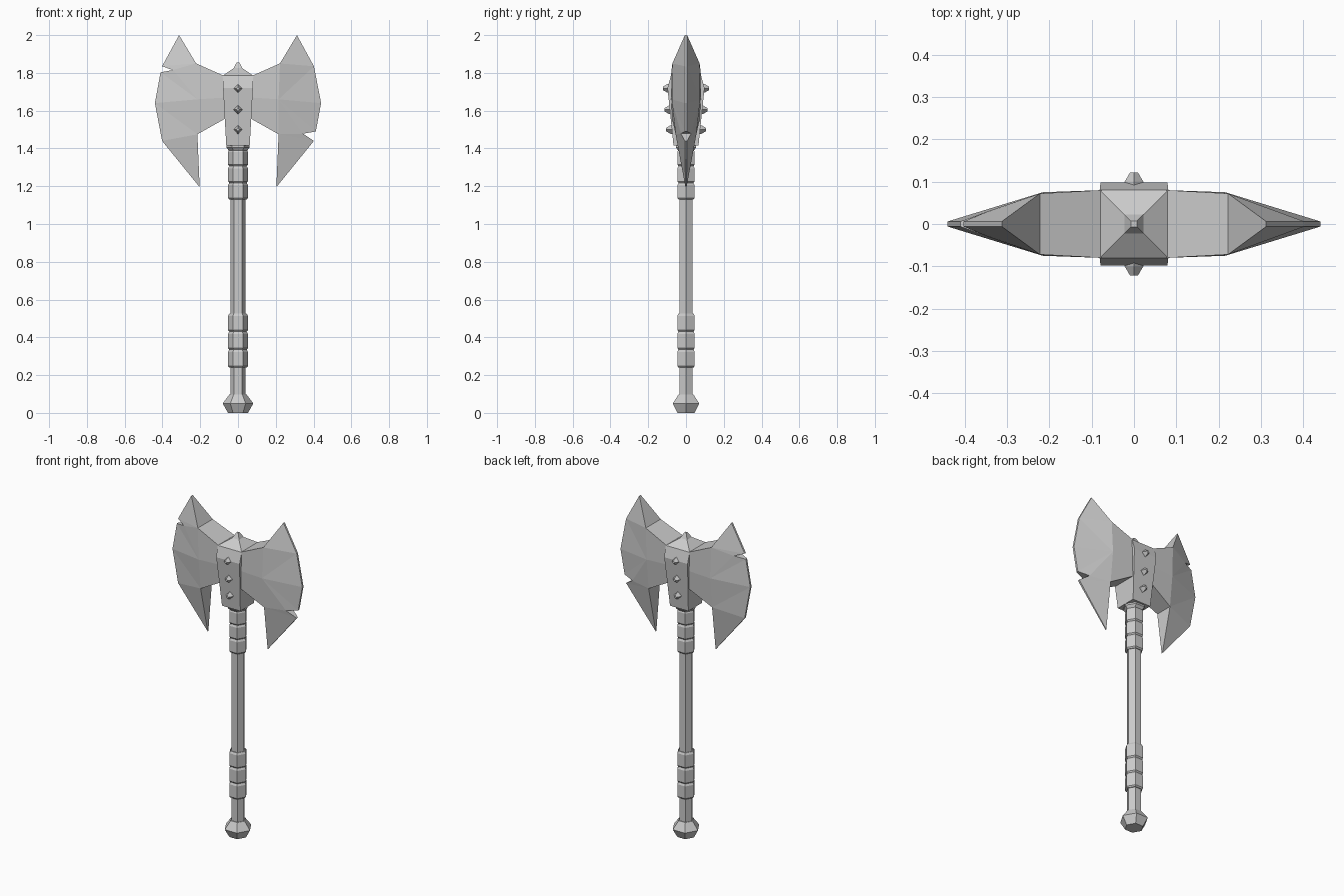
import bpy, bmesh, math

if "Cube" in bpy.data.objects:
    bpy.data.objects.remove(bpy.data.objects["Cube"], do_unlink=True)

steel = bpy.data.materials.new("grey_steel")
steel.use_nodes = True
GREY = (0.6, 0.6, 0.6, 1)
steel.diffuse_color = GREY
steel.node_tree.nodes["Principled BSDF"].inputs["Base Color"].default_value = GREY


def finish(name, bm):
    bmesh.ops.recalc_face_normals(bm, faces=bm.faces)
    mesh = bpy.data.meshes.new(name)
    bm.to_mesh(mesh)
    bm.free()
    mesh.materials.append(steel)
    obj = bpy.data.objects.new(name, mesh)
    bpy.context.collection.objects.link(obj)
    return obj


def loft(name, rings):
    """Skin a stack of equal-length rings and cap both ends."""
    bm = bmesh.new()
    loops = [[bm.verts.new(p) for p in ring] for ring in rings]
    n = len(loops[0])
    for low, high in zip(loops, loops[1:]):
        for i in range(n):
            j = (i + 1) % n
            bm.faces.new((low[i], low[j], high[j], high[i]))
    bm.faces.new(loops[0])
    bm.faces.new(loops[-1])
    return finish(name, bm)


def hexagon(r, z):
    return [(r * math.cos(k * math.pi / 3), r * math.sin(k * math.pi / 3), z) for k in range(6)]


def rectangle(x, y, z):
    return [(-x, -y, z), (x, -y, z), (x, y, z), (-x, y, z)]


# Shaft, pommel and collar
loft("shaft", [hexagon(0.041, 0.08), hexagon(0.041, 1.43)])
loft("pommel", [hexagon(0.053, 0), hexagon(0.081, 0.05), hexagon(0.045, 0.098)])
loft("collar", [hexagon(0.045, 1.385), hexagon(0.062, 1.405), hexagon(0.062, 1.42)])

# Wrapped grip bands
for place, base in (("lower", 0.24), ("upper", 1.13)):
    step = 0.095 if place == "lower" else 0.088
    for k in range(3):
        z, top = base + k * step, base + (k + 1) * step
        loft(f"{place}_grip_band_{k + 1}", [
            hexagon(0.046, z), hexagon(0.053, z + 0.008),
            hexagon(0.053, top - 0.012), hexagon(0.046, top)])

# Socket that holds the blades, with a pointed cap
loft("socket", [rectangle(0.062, 0.066, 1.415), rectangle(0.079, 0.098, 1.72),
                rectangle(0.081, 0.08, 1.785)])
loft("cap", [rectangle(0.081, 0.08, 1.785), rectangle(0.023, 0.023, 1.825),
             rectangle(0.007, 0.007, 1.855)])

# Studs on the front and back of the socket
for side, sign in (("front", -1), ("back", 1)):
    for k, (z, y) in enumerate(((1.5, 0.105), (1.605, 0.113), (1.718, 0.122))):
        def diamond(r, depth):
            return [(r, sign * depth, z), (0, sign * depth, z + r),
                    (-r, sign * depth, z), (0, sign * depth, z - r)]
        loft(f"{side}_stud_{k + 1}", [diamond(0.024, y - 0.035), diamond(0.022, y - 0.022),
                                      diamond(0.009, y)])


def blade(name, sign, edge):
    """Edge entries are (x, z, half thickness, index of the cheek point they fan from)."""
    root = [(0.075, 1.785, 0.08), (0.06, 1.67, 0.08), (0.055, 1.565, 0.075)]
    cheek = [(0.222, 1.85, 0.072), (0.215, 1.66, 0.075), (0.215, 1.475, 0.055)]
    bm = bmesh.new()
    outlines = []
    for face in (-1, 1):
        def add(points):
            return [bm.verts.new((sign * p[0], face * p[2], p[1])) for p in points]
        r, c, e = add(root), add(cheek), add(edge)
        for i in range(2):
            bm.faces.new((r[i], c[i], c[i + 1], r[i + 1]))
        for i in range(len(e) - 1):
            a, b = edge[i][3], edge[i + 1][3]
            if a != b:
                bm.faces.new((c[a], e[i], c[b]))
            bm.faces.new((c[b], e[i], e[i + 1]))
        outlines.append([r[0], c[0]] + e + [c[2], r[2], r[1]])
    front, back = outlines
    for i in range(len(front)):
        j = (i + 1) % len(front)
        bm.faces.new((front[i], front[j], back[j], back[i]))
    return finish(name, bm)


# Blades, each with a chip at a different height
tip, shoulder, belly = (0.312, 2.0, 0.006, 0), (0.402, 1.835, 0.006, 0), (0.44, 1.64, 0.006, 1)
heel, point = (0.402, 1.44, 0.006, 2), (0.203, 1.195, 0.003, 2)
high_chip = [(0.345, 1.815, 0.03, 0), (0.41, 1.803, 0.006, 1)]
low_chip = [(0.412, 1.49, 0.006, 1), (0.345, 1.478, 0.027, 1)]
blade("right_blade", -1, [tip, shoulder] + high_chip + [belly, heel, point])
blade("left_blade", 1, [tip, shoulder, belly] + low_chip + [heel, point])
